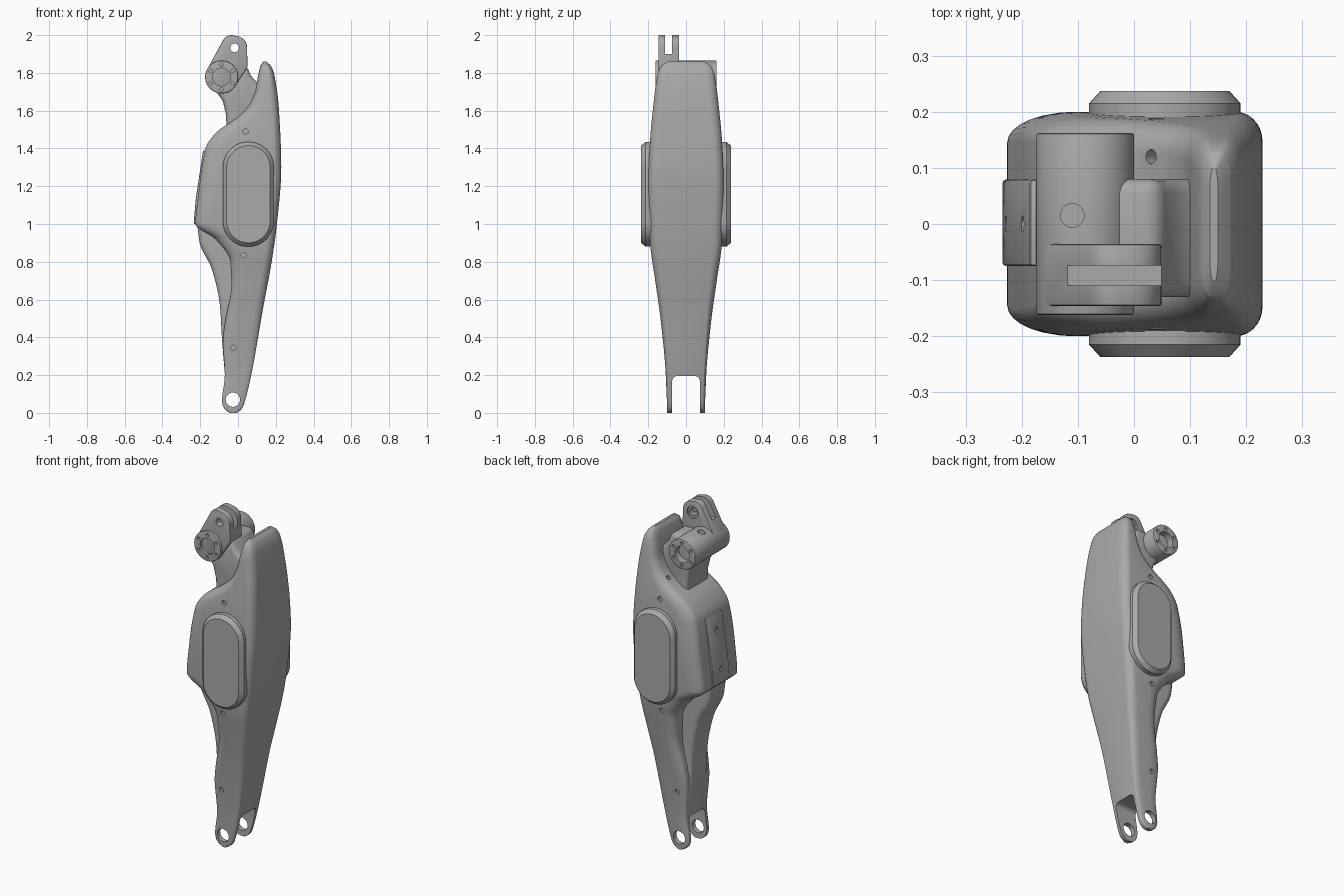
import bpy, bmesh, math
from mathutils import Matrix, Vector

cube = bpy.data.objects.get("Cube")
if cube:
    bpy.data.objects.remove(cube)

GREY = (0.4, 0.4, 0.4, 1)
grey = bpy.data.materials.new("satin grey")
grey.use_nodes = True
grey.diffuse_color = GREY
grey.node_tree.nodes["Principled BSDF"].inputs["Base Color"].default_value = GREY


def activate(ob):
    bpy.ops.object.select_all(action='DESELECT')
    ob.select_set(True)
    bpy.context.view_layer.objects.active = ob


def finish(bm, name):
    bmesh.ops.recalc_face_normals(bm, faces=bm.faces)
    mesh = bpy.data.meshes.new(name)
    bm.to_mesh(mesh)
    bm.free()
    mesh.materials.append(grey)
    ob = bpy.data.objects.new(name, mesh)
    bpy.context.collection.objects.link(ob)
    return ob


def bevel(ob, width, segments=3):
    mod = ob.modifiers.new("bevel", 'BEVEL')
    mod.width, mod.segments, mod.limit_method = width, segments, 'ANGLE'
    activate(ob)
    bpy.ops.object.modifier_apply(modifier=mod.name)


def cut(ob, cutter):
    cutter.hide_render = True
    mod = ob.modifiers.new("cut", 'BOOLEAN')
    mod.operation, mod.solver, mod.object = 'DIFFERENCE', 'EXACT', cutter
    activate(ob)
    bpy.ops.object.modifier_apply(modifier=mod.name)
    bpy.data.objects.remove(cutter)


def rods(items, name="cutter", sides=32):
    """Cylinders given as (centre, axis, radius, length) in one mesh."""
    bm = bmesh.new()
    for centre, axis, radius, length in items:
        turn = Vector((0, 0, 1)).rotation_difference(Vector(axis)).to_matrix().to_4x4()
        bmesh.ops.create_cone(bm, cap_ends=True, segments=sides, radius1=radius, radius2=radius,
                              depth=length, matrix=Matrix.Translation(centre) @ turn)
    return finish(bm, name)


def box(x, y, z, name="cutter"):
    bm = bmesh.new()
    bmesh.ops.create_cube(bm, size=1)
    for v in bm.verts:
        v.co = [a + (b - a) * (c + 0.5) for (a, b), c in zip((x, y, z), v.co)]
    return finish(bm, name)


def hull(rings, name, sides=48):
    """Convex solid around circles facing y, given as (x, y, z, radius)."""
    bm = bmesh.new()
    for x, y, z, r in rings:
        for i in range(sides):
            a = math.tau * i / sides
            bm.verts.new((x + r * math.cos(a), y, z + r * math.sin(a)))
    out = bmesh.ops.convex_hull(bm, input=bm.verts[:])
    spare = {e for e in out["geom_interior"] + out["geom_unused"] if isinstance(e, bmesh.types.BMVert)}
    bmesh.ops.delete(bm, geom=list(spare), context='VERTS')
    bmesh.ops.dissolve_limit(bm, angle_limit=0.01, verts=bm.verts[:], edges=bm.edges[:])
    return finish(bm, name)


def prism(points, y0, y1, name):
    bm = bmesh.new()
    face = bm.faces.new([bm.verts.new((x, y0, z)) for x, z in points])
    new = bmesh.ops.extrude_face_region(bm, geom=[face])["geom"]
    bmesh.ops.translate(bm, vec=(0, y1 - y0, 0), verts=[g for g in new if isinstance(g, bmesh.types.BMVert)])
    return finish(bm, name)


def curve(table, z):
    """Smooth value at height z through (z, value) pairs, without overshoot."""
    if z <= table[0][0]:
        return table[0][1]
    if z >= table[-1][0]:
        return table[-1][1]
    d = [(b[1] - a[1]) / (b[0] - a[0]) for a, b in zip(table, table[1:])]
    m = [d[0]] + [0 if p * q <= 0 else 2 * p * q / (p + q) for p, q in zip(d, d[1:])] + [d[-1]]
    i = max(k for k in range(len(d)) if table[k][0] <= z)
    h = table[i + 1][0] - table[i][0]
    t = (z - table[i][0]) / h
    return ((1 + 2 * t) * (1 - t) ** 2 * table[i][1] + t * (1 - t) ** 2 * h * m[i]
            + t * t * (3 - 2 * t) * table[i + 1][1] + t * t * (t - 1) * h * m[i + 1])


def loft(left, right, half, rounding, left_reach, name, steps=90):
    """Stack of rounded rectangles along z."""
    z0, z1 = left[0][0], left[-1][0]
    heights = {round(z0 + (z1 - z0) * i / steps, 3) for i in range(steps + 1)} | {p[0] for p in left}
    bm, rings = bmesh.new(), []
    for z in sorted(heights):
        a, b, h, ry = (curve(t, z) for t in (left, right, half, rounding))
        ring = []
        for k, (sx, sy) in enumerate(((1, 1), (-1, 1), (-1, -1), (1, -1))):
            rx = min(0.045 if sx > 0 else left_reach, 0.35 * (b - a))
            cx = b - rx if sx > 0 else a + rx
            for j in range(8):
                ang = math.pi / 2 * (k + j / 7)
                ring.append(bm.verts.new((cx + rx * math.cos(ang), sy * (h - ry) + ry * math.sin(ang), z)))
        rings.append(ring)
    for p, q in zip(rings, rings[1:]):
        for i in range(len(p)):
            j = (i + 1) % len(p)
            bm.faces.new((p[i], p[j], q[j], q[i]))
    bm.faces.new(rings[0][::-1])
    bm.faces.new(rings[-1])
    return finish(bm, name)


# Main shell: forked foot, broad hood and tall rear crest
LEFT = [(0, -.04), (.01, -.06), (.03, -.077), (.06, -.085), (.2, -.07), (.38, -.08), (.47, -.07), (.68, -.035),
        (.8, -.04), (.92, -.12), (1, -.226), (1.13, -.213), (1.4, -.172), (1.48, -.12), (1.575, .01),
        (1.63, .06), (1.7, .09), (1.78, .105), (1.84, .12), (1.86, .135)]
RIGHT = [(0, -.01), (.01, .008), (.03, .025), (.06, .036), (.2, .07), (.55, .132), (.8, .178), (1, .206),
         (1.3, .229), (1.6, .217), (1.8, .19), (1.84, .172), (1.86, .15)]
HALF = [(0, .1), (.2, .107), (.5, .135), (.7, .163), (.9, .19), (1.2, .2), (1.45, .19), (1.6, .176),
        (1.75, .158), (1.81, .145), (1.845, .125), (1.86, .1)]
ROUND = [(0, .01), (.25, .015), (.6, .035), (1, .05), (1.86, .05)]
shell = loft(LEFT, RIGHT, HALF, ROUND, 0.1, "shell")

# Foot slot and pin hole
slot = box((-.3, .3), (-.073, .073), (-.1, .195))
bevel(slot, 0.025)
cut(shell, slot)
cut(shell, rods([((-.027, 0, .07), (0, 1, 0), .038, .5)]))

# Screw holes on both flanks and the sloping shoulder
holes = []
for s in (-1, 1):
    for x, z in ((.04, 1.49), (.03, .835), (-.025, .345)):
        holes.append(((x, s * curve(HALF, z), z), (0, 1, 0), .014, .03))
    holes.append(((.03, s * .12, 1.595), (-.6, 0, .8), .013, .06))
cut(shell, rods(holes, sides=16))

# Narrow spine below the hood
spine = loft([(.21, -.07), (.38, -.084), (.57, -.096), (.757, -.137), (.9, -.203), (.99, -.215)],
             [(.21, .02), (.99, .02)], [(.21, .098), (.5, .085), (.99, .085)],
             [(.21, .02), (.99, .03)], 0.04, "spine", 40)

# Inspection plate on the hood
plate = prism([(-.235, 1.0), (-.224, 1.13), (-.185, 1.39), (-.12, 1.39), (-.17, 1.0)], -.075, .079, "hood_plate")
bevel(plate, 0.006, 2)
cut(plate, rods([((x, 0, z), (1, 0, 0), .014, .04) for x, z in ((-.231, 1.08), (-.202, 1.3))], sides=16))

# Oval side pods
pods = []
for s, side in ((-1, "front"), (1, "back")):
    rings = [(.055, s * y, z, r) for y, r in ((.15, .135), (.215, .135), (.237, .115))
             for z in (1.015, 1.3)]
    pods.append(hull(rings, side + "_pod"))

# Neck rising out of the shell
neck = prism([(-.02, 1.45), (.12, 1.55), (.14, 1.72), (.1, 1.75), (.068, 1.785), (.045, 1.84), (-.06, 1.84),
              (-.14, 1.74), (-.115, 1.7), (-.08, 1.65), (-.064, 1.58), (-.06, 1.5)], -.13, .08, "neck")
bevel(neck, 0.025)

# Pivot boss with sockets, bolt circles and an oil hole
BX, BZ = -.087, 1.778
boss = rods([((BX, 0, BZ), (0, 1, 0), .087, .324)], "pivot_boss", 64)
bevel(boss, 0.004, 2)
sockets = []
for s in (-1, 1):
    sockets.append(((BX, s * .162, BZ), (0, 1, 0), .047, .08))
    for i in range(6):
        a = math.tau * (i + 0.5) / 6
        sockets.append(((BX + .066 * math.cos(a), s * .162, BZ + .066 * math.sin(a)), (0, 1, 0), .009, .03))
sockets.append(((-.11, .015, 1.865), (0, 0, 1), .021, .06))
cut(boss, rods(sockets))

# Twin-lug clevis on top
clevis = hull([(x, y, z, r) for y in (-.146, -.036)
               for x, z, r in ((BX, BZ, .086), (-.035, 1.95, .05), (-.012, 1.935, .06), (.02, 1.84, .03))],
              "clevis")
bevel(clevis, 0.005, 2)
cut(clevis, box((-.3, .3), (-.11, -.074), (1.9, 2.2)))
cut(clevis, rods([((-.018, -.1, 1.932), (0, 1, 0), .023, .2)]))
cut(clevis, rods([((-.018, -.036, 1.932), (0, 1, 0), .036, .02)]))

# Smooth shading with crisp edges
for ob in [shell, spine, plate, neck, boss, clevis] + pods:
    activate(ob)
    bpy.ops.object.shade_smooth_by_angle(angle=math.radians(30))
